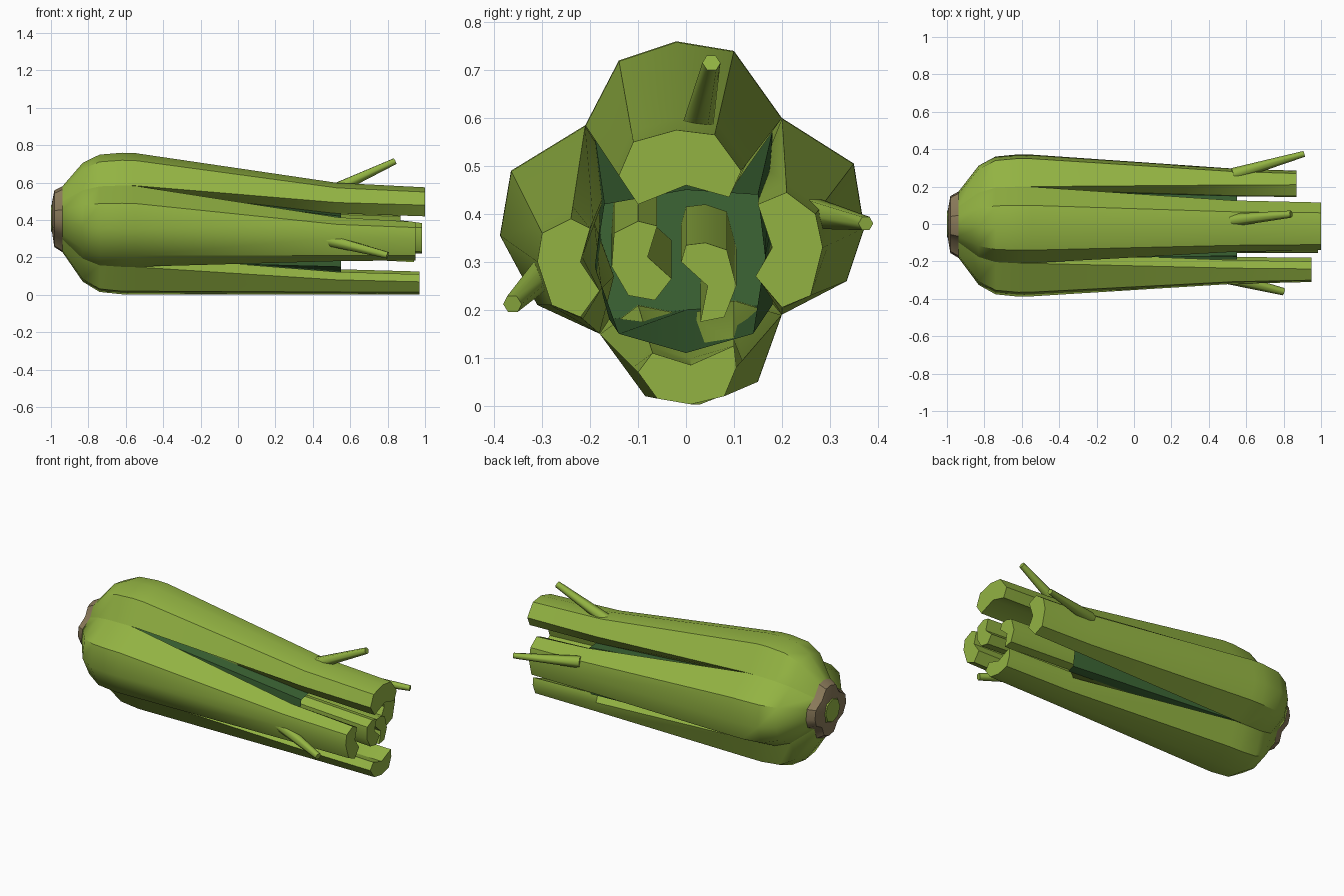
import bpy, bmesh, math
from mathutils import Vector

if "Cube" in bpy.data.objects:
    bpy.data.objects.remove(bpy.data.objects["Cube"])


def material(name, rgb):
    m = bpy.data.materials.new(name)
    m.diffuse_color = (*rgb, 1)
    m.use_nodes = True
    m.node_tree.nodes["Principled BSDF"].inputs["Base Color"].default_value = m.diffuse_color
    return m


GREEN = material("stalk green", (0.29, 0.45, 0.055))
DARK = material("inner dark green", (0.045, 0.13, 0.035))
BROWN = material("root brown", (0.25, 0.19, 0.10))


def loft(name, rings, mat, caps=(True, True), smooth=40):
    """Skin a list of equal-length rings of 3D points."""
    bm = bmesh.new()
    vs = [[bm.verts.new(p) for p in r] for r in rings]
    n = len(rings[0])
    for a, b in zip(vs, vs[1:]):
        for i in range(n):
            j = (i + 1) % n
            bm.faces.new((a[i], a[j], b[j], b[i]))
    if caps[0]:
        bm.faces.new(vs[0][::-1])
    if caps[1]:
        bm.faces.new(vs[-1])
    bmesh.ops.recalc_face_normals(bm, faces=bm.faces[:])
    me = bpy.data.meshes.new(name)
    bm.to_mesh(me)
    bm.free()
    me.materials.append(mat)
    ob = bpy.data.objects.new(name, me)
    bpy.context.collection.objects.link(ob)
    bpy.ops.object.select_all(action='DESELECT')
    ob.select_set(True)
    bpy.context.view_layer.objects.active = ob
    bpy.ops.object.shade_smooth_by_angle(angle=math.radians(smooth))
    return ob


def at(x, sec):
    return [(x, y, z) for y, z in sec]


def mix(a, b, t):
    return [(p[0] + (q[0] - p[0]) * t, p[1] + (q[1] - p[1]) * t) for p, q in zip(a, b)]


def shrink(sec, s):
    """Scale a section towards the root axis, which sits slightly higher."""
    cz = 0.382 + 0.023 * (1 - s) / 0.54
    return [(y * s, cz + (z - 0.382) * s) for y, z in sec]


# Outer stalks: five outer + three inner points at the bulb, then the cut end
stalks = {
    "top_stalk": (1.0,
        [(-.21, .585), (-.14, .72), (-.02, .76), (.10, .74), (.20, .60), (.12, .54), (0, .56), (-.12, .54)],
        [(-.14, .48), (-.11, .55), (-.02, .575), (.06, .565), (.115, .49), (.09, .435), (0, .46), (-.10, .42)]),
    "back_stalk": (0.87,
        [(.20, .60), (.35, .505), (.372, .37), (.335, .26), (.20, .19), (.16, .28), (.19, .38), (.16, .50)],
        [(.21, .445), (.27, .40), (.285, .33), (.26, .23), (.20, .205), (.145, .27), (.18, .33), (.15, .42)]),
    "bottom_stalk": (0.97,
        [(.20, .19), (.15, .05), (.03, .003), (-.085, .02), (-.18, .15), (-.10, .21), (0, .19), (.10, .22)],
        [(.105, .08), (.08, .02), (.01, .003), (-.06, .015), (-.10, .07), (-.07, .11), (.01, .085), (.10, .125)]),
    "front_stalk": (0.95,
        [(-.18, .15), (-.31, .21), (-.388, .355), (-.365, .49), (-.21, .585), (-.15, .49), (-.19, .38), (-.15, .27)],
        [(-.22, .185), (-.28, .21), (-.31, .30), (-.30, .36), (-.24, .39), (-.20, .37), (-.22, .30), (-.18, .24)]),
}
bulb = [(-0.94, 0.46), (-0.83, 0.84), (-0.74, 0.97), (-0.62, 1.0)]
outline = []
for name, (end, wide, cut) in stalks.items():
    rings = [at(x, shrink(wide, s)) for x, s in bulb]
    rings += [at(-0.55, mix(wide, cut, 0.01)), at(0.53, mix(wide, cut, 0.87)), at(end, cut)]
    loft(name, rings, GREEN)
    outline += wide[:4]

# Brown root with its green centre
loft("root_ring", [at(-0.90, shrink(outline, 0.50)), at(-0.94, shrink(outline, 0.465)),
                   at(-0.982, shrink(outline, 0.40)), at(-0.995, shrink(outline, 0.2))], BROWN)
loft("root_centre", [[(x, r * math.cos(k * math.pi / 4), 0.41 + r * math.sin(k * math.pi / 4))
                      for k in range(8)] for x, r in ((-0.98, 0.085), (-1.0, 0.07))], GREEN)

# Dark hollow lining between the stalks
loft("dark_lining", [
    at(-0.62, [(-.19, .56), (0, .55), (.18, .57), (.18, .38), (.18, .21), (0, .20), (-.16, .18), (-.18, .38)]),
    at(0.55, [(-.17, .42), (0, .45), (.15, .44), (.165, .31), (.14, .15), (0, .11), (-.14, .15), (-.19, .29)])],
    DARK, caps=(True, False))

# Curled inner stalks
inner = {
    "inner_stalk_left": (0.985, [(-.10, .385), (-.15, .36), (-.155, .29), (-.12, .23),
                                 (-.065, .22), (-.03, .265), (-.08, .31), (-.06, .375)]),
    "inner_stalk_right": (0.94, [(.0, .335), (.04, .34), (.085, .325), (.105, .25),
                                 (.08, .185), (.03, .175), (.045, .25), (-.01, .30)]),
}
for name, (end, cut) in inner.items():
    loft(name, [at(-0.6, [(y, z + 0.08) for y, z in cut]), at(end, cut)], GREEN)


# Side twigs growing from three stalks
def twig(name, a, b, r0, r1):
    a, b = Vector(a), Vector(b)
    q = (b - a).to_track_quat('Z', 'Y')
    rings = []
    for p, r in ((a, r0), (b, r1)):
        rings.append([p + q @ Vector((r * math.cos(k * math.pi / 3), r * math.sin(k * math.pi / 3), 0))
                      for k in range(6)])
    loft(name, rings, GREEN, smooth=65)


twig("top_twig", (0.52, 0.02, 0.565), (0.84, 0.053, 0.715), 0.035, 0.019)
twig("front_twig", (0.47, -0.28, 0.295), (0.80, -0.362, 0.212), 0.035, 0.02)
twig("back_twig", (0.53, 0.265, 0.40), (0.91, 0.375, 0.38), 0.035, 0.016)
